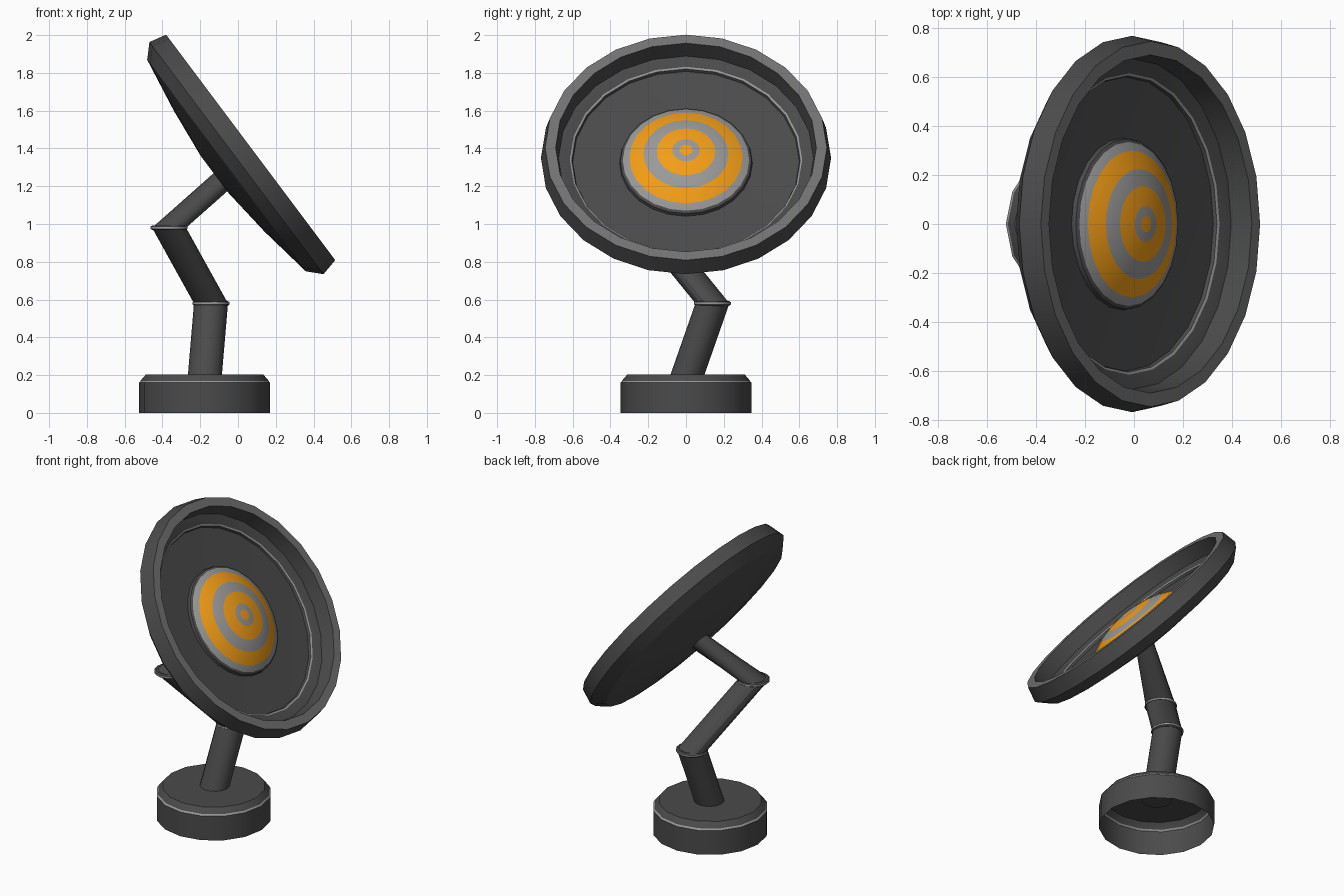
import bpy, bmesh, math
from mathutils import Vector, Matrix

if "Cube" in bpy.data.objects:
    bpy.data.objects.remove(bpy.data.objects["Cube"])


def material(name, rgb):
    m = bpy.data.materials.new(name)
    m.diffuse_color = (*rgb, 1)
    m.use_nodes = True
    m.node_tree.nodes["Principled BSDF"].inputs["Base Color"].default_value = m.diffuse_color
    return m


DARK = material("dark_grey", (0.07, 0.07, 0.07))
MID = material("mid_grey", (0.17, 0.17, 0.17))
LIGHT = material("light_grey", (0.32, 0.32, 0.32))
ORANGE = material("orange", (0.9, 0.34, 0.008))


def loft(name, rings, mats, caps=(False, False), angle=30):
    """Skin a list of vertex rings; one material per band between rings."""
    bm = bmesh.new()
    loops = [[bm.verts.new(p) for p in r] for r in rings]
    used = list(dict.fromkeys(mats))
    for k, (a, b) in enumerate(zip(loops, loops[1:])):
        n = len(a)
        for i in range(n):
            j = (i + 1) % n
            f = bm.faces.new((a[i], a[j], b[j], b[i]))
            f.material_index = used.index(mats[min(k, len(mats) - 1)])
    if caps[0]:
        bm.faces.new(loops[0][::-1]).material_index = used.index(mats[0])
    if caps[1]:
        bm.faces.new(loops[-1]).material_index = used.index(mats[-1])
    me = bpy.data.meshes.new(name)
    bm.to_mesh(me)
    bm.free()
    for m in used:
        me.materials.append(m)
    ob = bpy.data.objects.new(name, me)
    bpy.context.collection.objects.link(ob)
    bpy.ops.object.select_all(action="DESELECT")
    ob.select_set(True)
    bpy.context.view_layer.objects.active = ob
    bpy.ops.object.shade_smooth_by_angle(angle=math.radians(angle))
    return ob


def ring(frame, r, h, n):
    return [frame @ Vector((r * math.cos(t), r * math.sin(t), h))
            for t in (2 * math.pi * i / n for i in range(n))]


def lathe(name, profile, frame, n, mats, caps=(False, False)):
    return loft(name, [ring(frame, r, h, n) for r, h in profile], mats, caps)


# Base: shell open underneath, with a thin light lip
at_base = Matrix.Translation((-0.177, 0, 0))
lathe("base", [(0.346, 0), (0.346, 0.16), (0.338, 0.17), (0.333, 0.178), (0.31, 0.204)],
      at_base, 16, [DARK, LIGHT, DARK, DARK], (False, True))

# Dish frame: local z is the dish axis, leaning towards +x
X, Y, Z = Vector((0.6, 0, -0.8)), Vector((0, 1, 0)), Vector((0.8, 0, 0.6))
dish = Matrix((X, Y, Z)).transposed().to_4x4()
dish.translation = (-0.008, 0, 1.349)

# Arm: three sheared tubes whose ends lie flat in the joints
joints = [Vector((-0.177, 0, 0.18)), Vector((-0.143, 0.14, 0.58)), Vector((-0.365, -0.185, 0.98))]
flat = [ring(Matrix.Translation(p), 0.09, 0, 16) for p in joints]
tip = dish.copy()
tip.translation = (-0.075, 0, 1.237)
loft("lower_arm", flat[:2], [DARK], (True, True))
loft("middle_arm", flat[1:], [DARK], (True, True))
loft("upper_arm", [flat[2], ring(tip, 0.06, 0, 16)], [DARK], (True, True))
for label, p in zip(("lower", "upper"), joints[1:]):
    lathe(label + "_joint_ring", [(0.088, -0.013), (0.097, -0.006), (0.097, 0.006), (0.088, 0.013)],
          Matrix.Translation(p), 16, [DARK, LIGHT, DARK], (True, True))

# Dish: domed back, thick rim, recessed floor with a thin light step
lathe("dish",
      [(0.12, -0.145), (0.40, -0.115), (0.70, -0.066), (0.768, 0), (0.746, 0.094),
       (0.69, 0.094), (0.675, 0.0), (0.615, -0.015), (0.605, -0.02), (0.60, -0.035), (0.34, -0.045)],
      dish, 24, [DARK, DARK, DARK, DARK, MID, DARK, DARK, LIGHT, DARK, DARK], (True, True))

# Bulging target in the middle of the dish
lathe("target_dome",
      [(0.352, -0.045), (0.348, -0.026), (0.335, -0.018), (0.30, 0.0), (0.225, 0.035),
       (0.155, 0.055), (0.073, 0.069), (0.034, 0.072)],
      dish, 24, [DARK, DARK, LIGHT, ORANGE, LIGHT, ORANGE, LIGHT, ORANGE])
lathe("target_centre", [(0.034, 0.072), (0.01, 0.073)], dish, 24, [ORANGE], (False, True))
